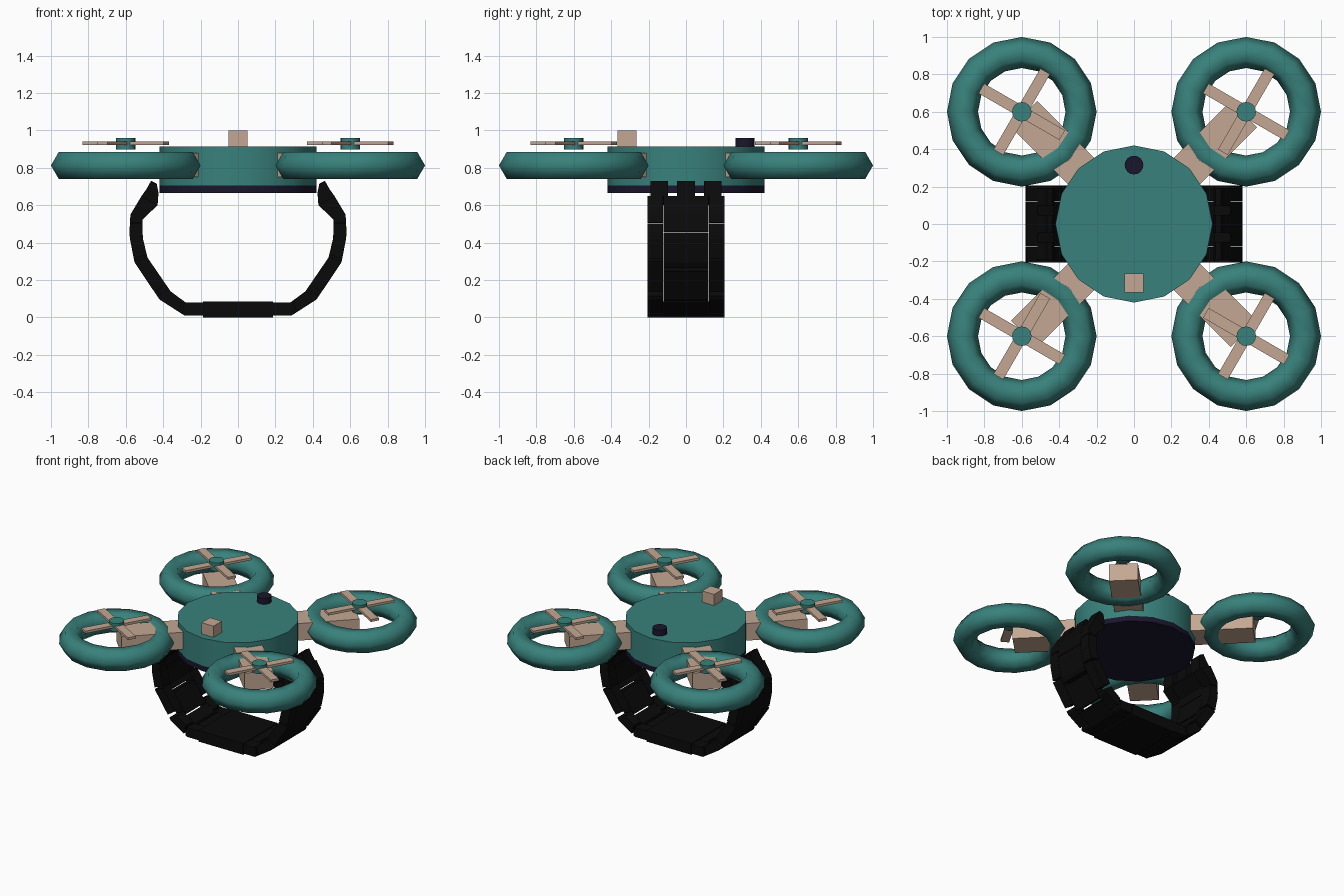
import bpy, bmesh, math
from mathutils import Matrix

if "Cube" in bpy.data.objects:
    bpy.data.objects.remove(bpy.data.objects["Cube"])


def mat(name, r, g, b):
    m = bpy.data.materials.new(name)
    m.diffuse_color = (r, g, b, 1)
    m.use_nodes = True
    m.node_tree.nodes["Principled BSDF"].inputs["Base Color"].default_value = m.diffuse_color
    return m


TEAL = mat("teal", 0.04, 0.22, 0.2)
TAN = mat("tan", 0.55, 0.39, 0.29)
NAVY = mat("navy", 0.01, 0.008, 0.026)
BLACK = mat("black", 0.003, 0.003, 0.003)


def finish(name, m):
    o = bpy.context.object
    o.name = name
    o.data.materials.append(m)
    return o


def cyl(name, r, z0, z1, m, x=0, y=0):
    bpy.ops.mesh.primitive_cylinder_add(vertices=16, radius=r, depth=z1 - z0,
                                        location=(x, y, (z0 + z1) / 2))
    bpy.ops.object.shade_smooth_by_angle(angle=math.radians(35))
    return finish(name, m)


def box(name, size, loc, m, rot=0):
    bpy.ops.mesh.primitive_cube_add(size=1, location=loc, rotation=(0, 0, rot))
    o = finish(name, m)
    o.scale = size
    return o


def prism(bm, prof, y0, y1):
    """Extrude an x-z profile between y0 and y1."""
    a = [bm.verts.new((x, y0, z)) for x, z in prof]
    b = [bm.verts.new((x, y1, z)) for x, z in prof]
    n = len(prof)
    bm.faces.new(a)
    bm.faces.new(b[::-1])
    for i in range(n):
        bm.faces.new((a[i], b[i], b[(i + 1) % n], a[(i + 1) % n]))


# Central body, belly plate, top camera block and button
cyl("body", 0.42, 0.705, 0.915, TEAL)
cyl("belly_plate", 0.42, 0.665, 0.705, NAVY)
box("top_block", (0.1, 0.1, 0.1), (0, -0.315, 0.95), TAN)
cyl("top_button", 0.05, 0.9, 0.96, NAVY, 0, 0.315)

# Four rotors: guard ring, arm, hub and blades
for sx in (-1, 1):
    for sy in (-1, 1):
        x, y = 0.6 * sx, 0.6 * sy
        bpy.ops.mesh.primitive_torus_add(major_segments=16, minor_segments=6,
                                         major_radius=0.317, minor_radius=0.083,
                                         location=(x, y, 0.8125))
        bpy.ops.object.shade_smooth()
        finish("rotor_guard", TEAL)
        ang = math.atan2(sy, sx)
        d = (0.36 + 0.83) / 2
        box("rotor_arm", (0.47, 0.2, 0.13),
            (d * math.cos(ang), d * math.sin(ang), 0.815), TAN, ang)
        cyl("rotor_hub", 0.052, 0.897, 0.96, TEAL, x, y)
        for k in range(4):
            a = math.radians(60 + 90 * k)
            box("rotor_blade", (0.21, 0.06, 0.018),
                (x + 0.145 * math.cos(a), y + 0.145 * math.sin(a), 0.931), TAN, a)

# Wrist strap: outer and inner edge points, from lug down to clasp
OUT = [(.515, .65), (.575, .55), (.578, .505), (.58, .455), (.578, .42),
       (.553, .294), (.42, .096), (.286, .01), (.188, .01)]
INN = [(.43, .60), (.51, .524), (.51, .505), (.51, .455), (.508, .42),
       (.484, .32), (.36, .139), (.28, .08), (.188, .08)]


def sample(pts, u):
    i = min(int(u), len(pts) - 2)
    f = u - i
    return tuple(p + (q - p) * f for p, q in zip(pts[i], pts[i + 1]))


def strap_row(bm, breaks, y0, y1):
    """Links between consecutive breaks, with a narrow gap at each joint."""
    for u0, u1 in zip(breaks, breaks[1:]):
        g0 = 0.05 if u0 > 0 else 0
        u0, u1 = u0 + g0, u1 - (0.05 if u1 < 8 else 0)
        us = [u0] + [k for k in range(9) if u0 < k < u1] + [u1]
        prism(bm, [sample(OUT, u) for u in us] +
              [sample(INN, u) for u in reversed(us)], y0, y1)


bm = bmesh.new()
side = [0, 2, 4.9, 5.85, 6.85, 8]
for s in (-1, 1):
    strap_row(bm, side, *sorted((s * 0.122, s * 0.205)))
strap_row(bm, [0, 3, 5.2, 6.15, 7.2, 8], -0.12, 0.12)
# Hinge lugs
lug = [(.465, .73), (.435, .715), (.425, .665), (.43, .6), (.515, .65), (.49, .685)]
for yc in (-0.143, 0, 0.143):
    prism(bm, lug, yc - 0.047, yc + 0.047)
# Mirror to the other side
geo = bmesh.ops.duplicate(bm, geom=bm.verts[:] + bm.edges[:] + bm.faces[:])["geom"]
bmesh.ops.transform(bm, matrix=Matrix.Scale(-1, 4, (1, 0, 0)),
                    verts=[v for v in geo if isinstance(v, bmesh.types.BMVert)])
bmesh.ops.recalc_face_normals(bm, faces=bm.faces[:])
me = bpy.data.meshes.new("strap_links")
bm.to_mesh(me)
bm.free()
me.materials.append(BLACK)
bpy.context.collection.objects.link(bpy.data.objects.new("strap_links", me))

# Clasp
box("strap_clasp", (0.375, 0.41, 0.085), (0, 0, 0.0425), BLACK)
